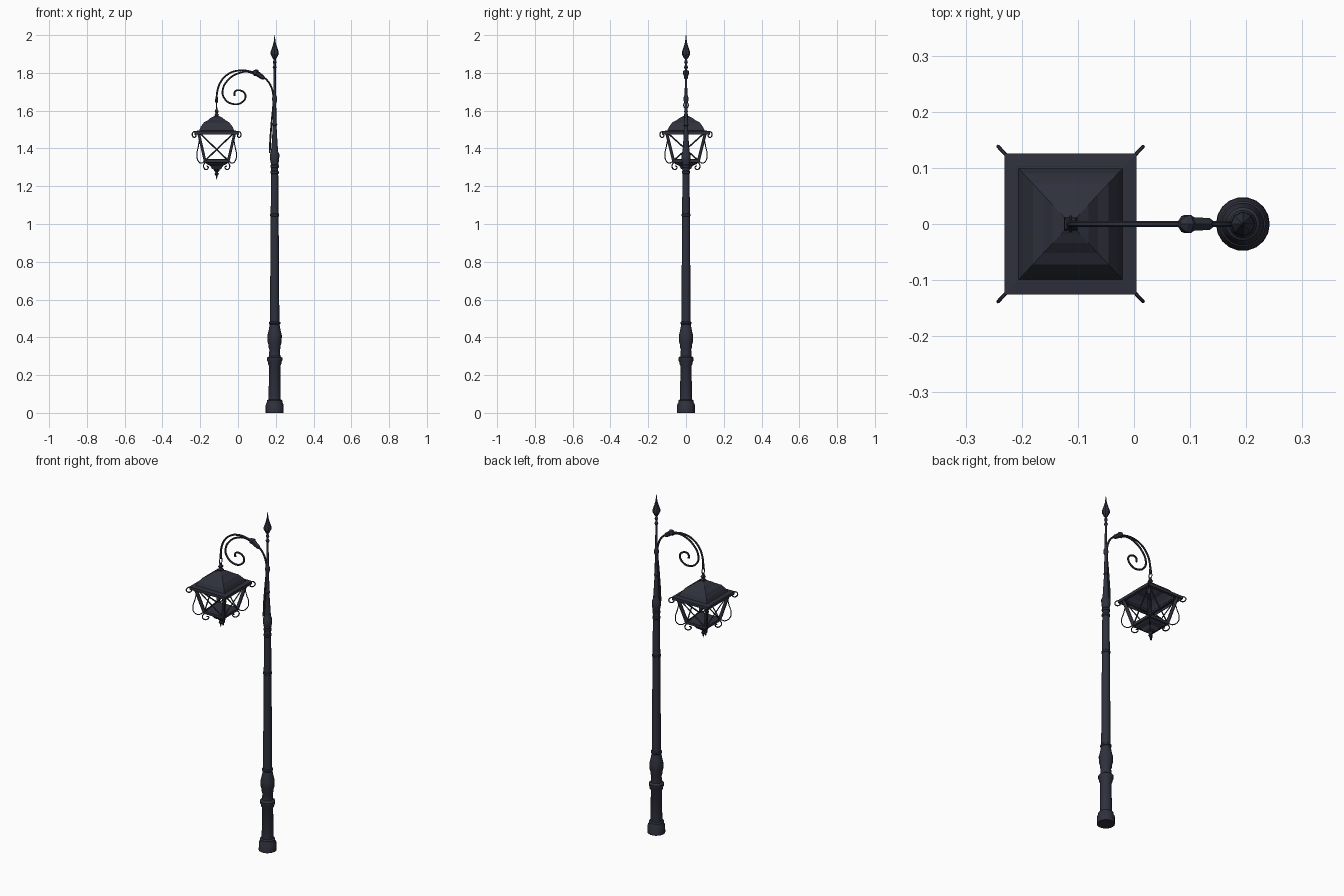
import bpy, bmesh, math

if "Cube" in bpy.data.objects:
    bpy.data.objects.remove(bpy.data.objects["Cube"])

POLE_X, LAMP_X, SX = 0.194, -0.113, 0.935   # lantern is slightly narrower in x

iron = bpy.data.materials.new("dark_iron")
iron.diffuse_color = (0.028, 0.030, 0.045, 1)
iron.use_nodes = True
iron.node_tree.nodes["Principled BSDF"].inputs["Base Color"].default_value = iron.diffuse_color


def finish(obj, smooth=None):
    obj.data.materials.append(iron)
    bpy.ops.object.select_all(action='DESELECT')
    obj.select_set(True)
    bpy.context.view_layer.objects.active = obj
    if obj.type == 'CURVE':
        bpy.ops.object.convert(target='MESH')
        obj = bpy.context.object
    if smooth:
        bpy.ops.object.shade_smooth_by_angle(angle=math.radians(smooth))
    return obj


def lathe(name, profile, x, sides=16, sx=1.0, z=0.0, rot_y=0.0, caps=True, smooth=None):
    """Stack of rings from (radius, z); four sides makes square rings of that half width."""
    bm = bmesh.new()
    k, off = (math.sqrt(2), math.pi / 4) if sides == 4 else (1, 0)
    rings = []
    for r, h in profile:
        angs = [off + 2 * math.pi * i / sides for i in range(sides)]
        rings.append([bm.verts.new((r * k * sx * math.cos(a), r * k * math.sin(a), h)) for a in angs])
    for a, b in zip(rings, rings[1:]):
        for i in range(sides):
            j = (i + 1) % sides
            bm.faces.new((a[i], a[j], b[j], b[i]))
    if caps:
        bm.faces.new(rings[0][::-1])
    bm.faces.new(rings[-1])
    mesh = bpy.data.meshes.new(name)
    bm.to_mesh(mesh)
    bm.free()
    obj = bpy.data.objects.new(name, mesh)
    bpy.context.collection.objects.link(obj)
    obj.location, obj.rotation_euler = (x, 0, z), (0, rot_y, 0)
    return finish(obj, smooth)


def tube(name, paths, radius, curved=True, res=1, smooth=50):
    """Rods along one or more 3D paths."""
    cu = bpy.data.curves.new(name, 'CURVE')
    cu.dimensions, cu.bevel_depth, cu.bevel_resolution = '3D', radius, res
    cu.resolution_u, cu.use_fill_caps = 5, True
    for pts in paths:
        sp = cu.splines.new('BEZIER' if curved else 'POLY')
        items = sp.bezier_points if curved else sp.points
        items.add(len(pts) - 1)
        for p, co in zip(items, pts):
            if curved:
                p.co = co
                p.handle_left_type = p.handle_right_type = 'AUTO'
            else:
                p.co = (*co, 1)
    obj = bpy.data.objects.new(name, cu)
    bpy.context.collection.objects.link(obj)
    return finish(obj, smooth)


def corners(path):
    """Repeat a (diagonal offset, z) path at the four lantern corners."""
    return [[(LAMP_X + sx * d * SX, sy * d, z) for d, z in path] for sx in (-1, 1) for sy in (-1, 1)]


# Pole: base, collars, vase and tapered shaft
lathe("pole", [(.048, 0), (.047, .045), (.041, .055), (.041, .066), (.032, .072), (.030, .25),
               (.036, .26), (.036, .27), (.041, .278), (.041, .292), (.030, .30), (.028, .335),
               (.032, .345), (.032, .358), (.037, .375), (.038, .41), (.031, .44), (.026, .468),
               (.030, .472), (.030, .48), (.025, .484), (.021, 1.04), (.024, 1.043), (.024, 1.052),
               (.021, 1.055), (.019, 1.265), (.022, 1.268), (.022, 1.278), (.019, 1.282),
               (.019, 1.297), (.022, 1.30), (.022, 1.31), (.019, 1.314), (.024, 1.34),
               (.025, 1.37), (.018, 1.382), (.018, 1.40)], POLE_X, 18, smooth=35)
# Slim upper pole with beads
lathe("upper_pole", [(.017, 1.40), (.014, 1.45), (.010, 1.52), (.014, 1.525), (.010, 1.535),
                     (.008, 1.64), (.013, 1.655), (.013, 1.67), (.007, 1.685), (.006, 1.78),
                     (.006, 1.82), (.011, 1.83), (.006, 1.84), (.006, 1.848), (.010, 1.856),
                     (.006, 1.866), (.006, 1.875)], POLE_X, 12, smooth=35)
# Spear finial
lathe("spear_tip", [(.006, 1.872), (.012, 1.88), (.022, 1.90), (.021, 1.912), (.010, 1.945),
                    (.005, 1.965), (.001, 2.0)], POLE_X, 8)

# Bracket arm and its inner spiral
arm = [(.168, 1.375), (.171, 1.45), (.179, 1.55), (.187, 1.66), (.180, 1.715), (.150, 1.765),
       (.105, 1.792), (.055, 1.810), (.0, 1.812), (-.05, 1.795), (-.09, 1.755), (-.11, 1.70),
       (-.113, 1.66)]
spiral = [(.10, 1.788), (.05, 1.806), (.0, 1.797), (-.05, 1.765), (-.081, 1.71), (-.072, 1.665),
          (-.025, 1.635), (.022, 1.645), (.040, 1.68), (.018, 1.705), (-.015, 1.702), (-.018, 1.678)]
tube("bracket_arm", [[(x, 0, z) for x, z in arm], [(x, 0, z) for x, z in spiral]], .0055)
# Leaf-shaped collar on the arm
lathe("arm_collar", [(.006, 0), (.012, .010), (.014, .045), (.019, .053), (.016, .062), (.006, .072)],
      .140, 6, z=1.770, rot_y=math.atan2(-.053, .036))

# Hook and hanging link
lathe("hook_ferrule", [(.004, 1.64), (.008, 1.648), (.008, 1.66), (.005, 1.675)], LAMP_X, 8)
ring = [(LAMP_X, .013 * math.sin(a * math.pi / 6), 1.629 + .018 * math.cos(a * math.pi / 6)) for a in range(13)]
tube("hanging_link", [ring], .0025, curved=False)

# Lantern roof: open-bottomed stepped pyramid with flat eave
roof = lathe("lantern_roof", [(.126, 1.475), (.126, 1.492), (.099, 1.495), (.090, 1.515), (.072, 1.538),
                              (.052, 1.548), (.034, 1.562), (.018, 1.569), (.011, 1.573)],
             LAMP_X, 4, SX, caps=False)
mod = roof.modifiers.new("thickness", 'SOLIDIFY')
mod.thickness, mod.offset = .004, -1
lathe("roof_finial", [(.008, 1.57), (.012, 1.578), (.006, 1.587), (.011, 1.596), (.005, 1.608),
                      (.003, 1.618)], LAMP_X, 4)

# Lantern frame: corner posts, top rails, crossed bars
TOP, BOT = (.104, 1.488), (.066, 1.335)
tube("corner_posts", corners([TOP, BOT]), .010, curved=False, res=0, smooth=None)


def pt(u, v, lvl):
    return (LAMP_X + u * lvl[0] * SX, v * lvl[0], lvl[1])


signs = [(-1, -1), (1, -1), (1, 1), (-1, 1)]
sides = list(zip(signs, signs[1:] + signs[:1]))
tube("top_rails", [[pt(*a, TOP), pt(*b, TOP)] for a, b in sides], .008, curved=False, res=0, smooth=None)
tube("crossed_bars", [[pt(*p, TOP), pt(*q, BOT)] for a, b in sides for p, q in ((a, b), (b, a))],
     .004, curved=False, res=0, smooth=None)

# Lantern base, bowl and drop finial
lathe("lantern_base", [(.012, 1.285), (.026, 1.292), (.036, 1.308), (.058, 1.318), (.062, 1.324),
                       (.072, 1.326), (.072, 1.342), (.066, 1.344)], LAMP_X, 4, SX)
lathe("drop_finial", [(.001, 1.236), (.005, 1.255), (.012, 1.266), (.006, 1.274), (.014, 1.282),
                      (.014, 1.29)], LAMP_X, 8)

# Wrought scrolls at the four corners
tube("eave_curls", corners([(.110, 1.485), (.126, 1.489), (.137, 1.480), (.136, 1.465),
                            (.124, 1.459), (.117, 1.468), (.122, 1.475)]), .0032)
tube("side_scrolls", corners([(.097, 1.45), (.104, 1.41), (.112, 1.37), (.107, 1.338),
                              (.088, 1.322), (.070, 1.332)]), .0028)
tube("base_curls", corners([(.064, 1.328), (.074, 1.308), (.066, 1.290), (.052, 1.291),
                            (.048, 1.302), (.056, 1.307)]), .0032)
